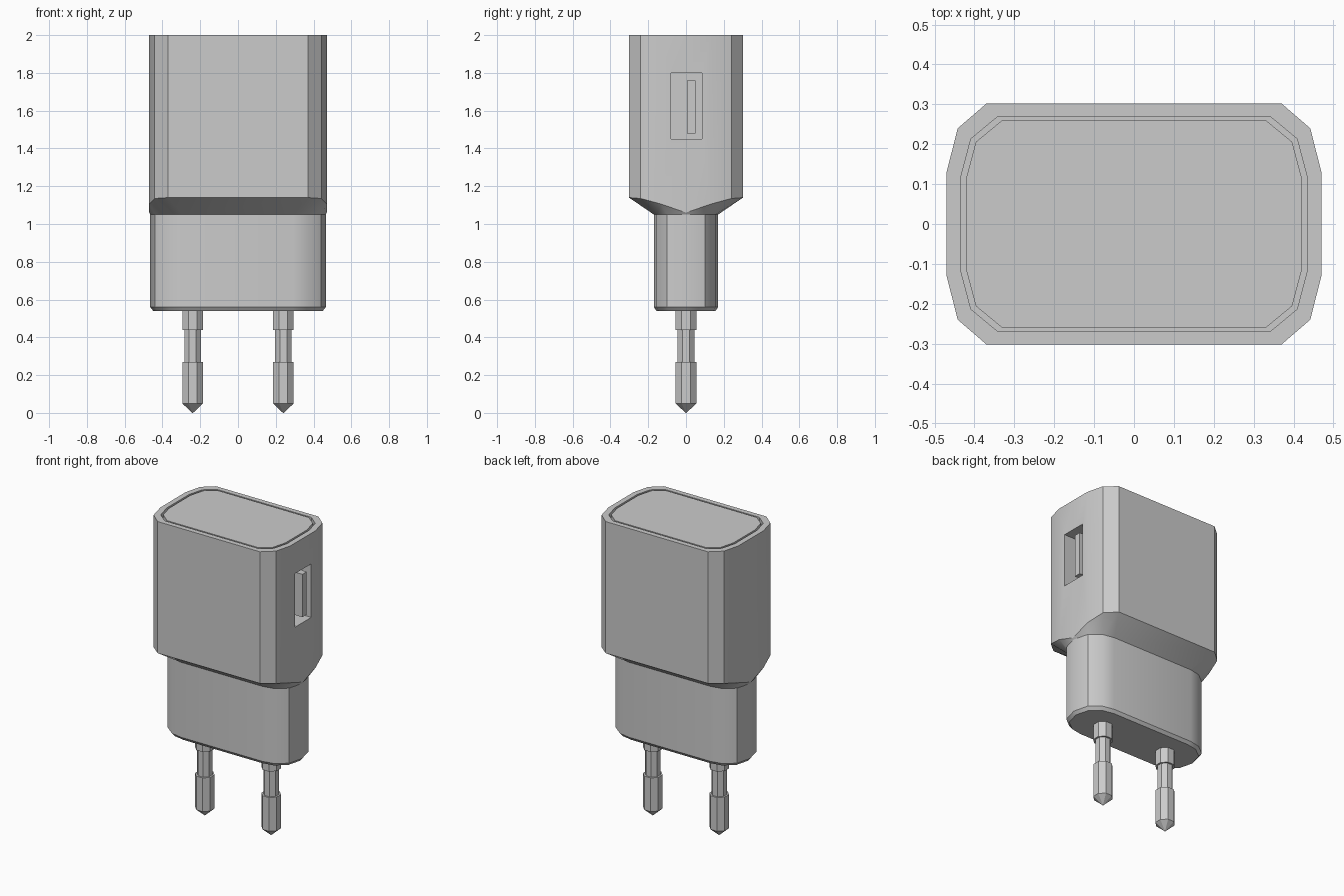
import bpy, bmesh, math

if "Cube" in bpy.data.objects:
    bpy.data.objects.remove(bpy.data.objects["Cube"])


def outline(quarter, sx=1, sy=1):
    """Mirror a quarter outline of (x, y, z) points, starting at y = 0, into a closed ring."""
    q = [(x * sx, y * sy, z) for x, y, z in quarter]
    right = q
    left = [(-x, y, z) for x, y, z in reversed(q)]
    back = [(-x, -y, z) for x, y, z in q[1:]]
    front = [(x, -y, z) for x, y, z in reversed(q[1:])]
    return right + left + back + front


def loft(name, rings, smooth=30):
    """Join rings of equal size with quads and cap both ends."""
    bm = bmesh.new()
    loops = [[bm.verts.new(p) for p in ring] for ring in rings]
    n = len(loops[0])
    for a, b in zip(loops, loops[1:]):
        for i in range(n):
            j = (i + 1) % n
            bm.faces.new((a[i], a[j], b[j], b[i]))
    bm.faces.new(loops[0][::-1])
    bm.faces.new(loops[-1])
    bmesh.ops.recalc_face_normals(bm, faces=bm.faces)
    mesh = bpy.data.meshes.new(name)
    bm.to_mesh(mesh)
    bm.free()
    ob = bpy.data.objects.new(name, mesh)
    bpy.context.collection.objects.link(ob)
    select(ob)
    if smooth:
        bpy.ops.object.shade_smooth_by_angle(angle=math.radians(smooth))
    return ob


def select(ob):
    bpy.ops.object.select_all(action='DESELECT')
    ob.select_set(True)
    bpy.context.view_layer.objects.active = ob


def box(name, x0, x1, y0, y1, z0, z1):
    return loft(name, [[(x0, y0, z), (x1, y0, z), (x1, y1, z), (x0, y1, z)]
                       for z in (z0, z1)], smooth=0)


LOWER = [(.465, 0), (.44, .10), (.37, .155), (.295, .17)]
UPPER = [(.47, 0), (.47, .13), (.442, .24), (.37, .302)]


def at(quarter, z):
    return [(x, y, z) for x, y in quarter]


# Housing: plug base, flared shoulder, wide upper body, groove around the top panel
shoulder = [(x, y, z) for (x, y), z in zip(UPPER, (1.06, 1.105, 1.135, 1.14))]
housing = loft("housing", [
    outline(at(LOWER, .54), .965, .92),
    outline(at(LOWER, .56)),
    outline(at(LOWER, 1.05)),
    outline(shoulder),
    outline(at(UPPER, 2)),
    outline(at(UPPER, 2), .925, .89),
    outline(at(UPPER, 1.975), .925, .89),
    outline(at(UPPER, 1.975), .897, .858),
    outline(at(UPPER, 2), .897, .858),
])

# Socket opening on the right side
cutter = box("socket_cutter", .33, .6, -.08, .085, 1.45, 1.80)
cutter.hide_render = True
cut = housing.modifiers.new("socket", 'BOOLEAN')
cut.operation = 'DIFFERENCE'
cut.solver = 'EXACT'
cut.object = cutter
select(housing)
bpy.ops.object.modifier_apply(modifier=cut.name)
bpy.data.objects.remove(cutter, do_unlink=True)

# Contact tongue inside the socket
box("socket_tongue", .32, .462, .005, .05, 1.48, 1.76)

# Two eight-sided pins with a narrow neck and a pointed tip
PIN = [(.002, 0), (.055, .05), (.055, .27), (.044, .27), (.044, .44), (.055, .44), (.055, .56)]
for side, x in (("left", -.24), ("right", .24)):
    rings = []
    for flat, z in PIN:
        r = flat / math.cos(math.pi / 8)
        angles = [math.pi / 4 * (i + .5) for i in range(8)]
        rings.append([(x + r * math.cos(a), r * math.sin(a), z) for a in angles])
    loft(side + "_pin", rings)
